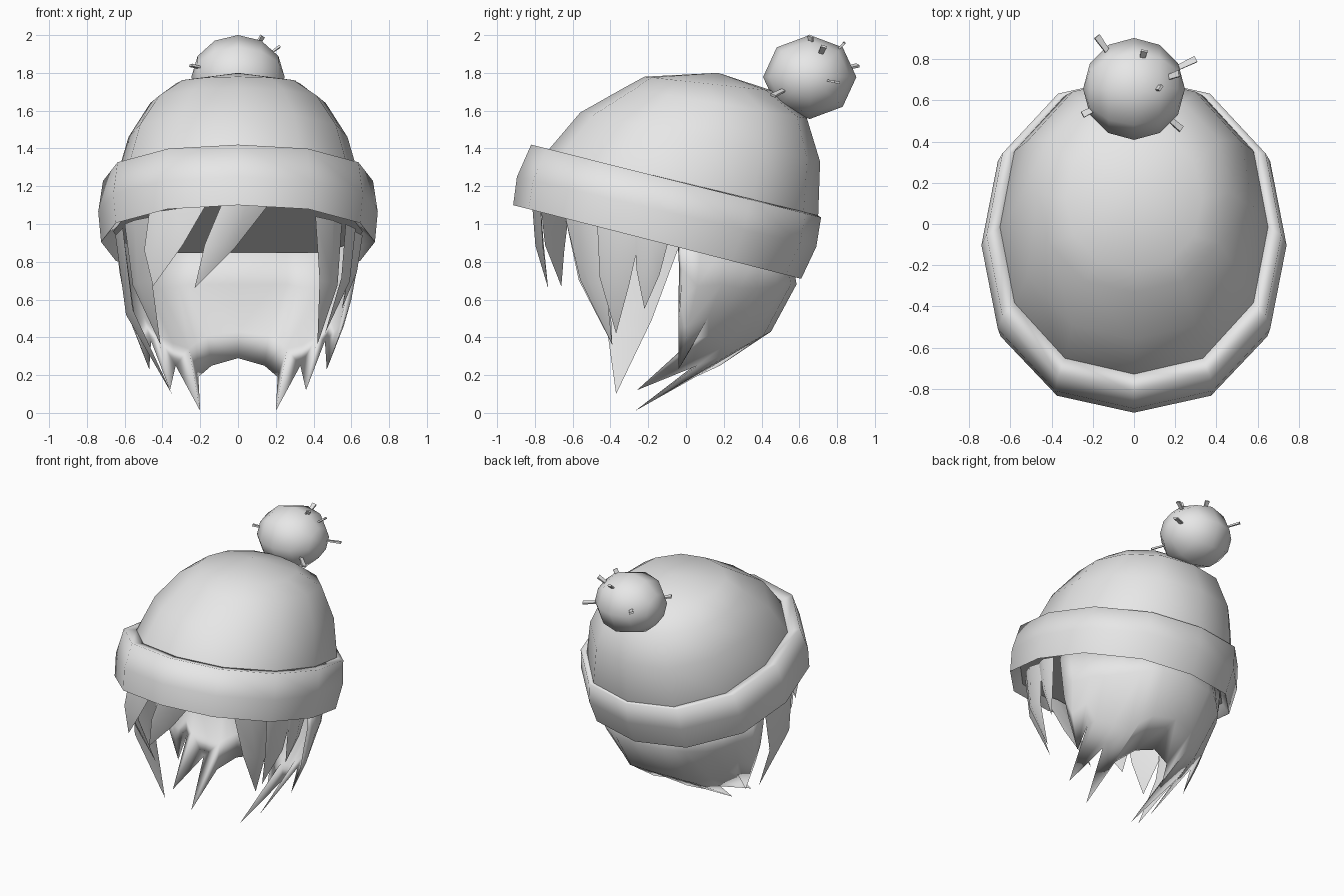
import bpy, bmesh, math
from mathutils import Vector, Matrix

cube = bpy.data.objects.get("Cube")
if cube:
    bpy.data.objects.remove(cube, do_unlink=True)

grey = bpy.data.materials.new("plain_grey")
grey.use_nodes = True
grey.diffuse_color = (0.8, 0.8, 0.8, 1)
grey.node_tree.nodes["Principled BSDF"].inputs["Base Color"].default_value = (0.8, 0.8, 0.8, 1)


def finish(name, bm, angle=50):
    bmesh.ops.recalc_face_normals(bm, faces=bm.faces)
    mesh = bpy.data.meshes.new(name)
    bm.to_mesh(mesh)
    bm.free()
    mesh.materials.append(grey)
    ob = bpy.data.objects.new(name, mesh)
    bpy.context.collection.objects.link(ob)
    bpy.ops.object.select_all(action='DESELECT')
    ob.select_set(True)
    bpy.context.view_layer.objects.active = ob
    bpy.ops.object.shade_smooth_by_angle(angle=math.radians(angle))
    return ob


def ring(bm, front, back, half_width):
    """Twelve-sided tilted ring given by its front and back (y, z) points."""
    f, b = Vector((0, *front)), Vector((0, *back))
    mid, half = (f + b) / 2, (b - f) / 2
    verts = []
    for i in range(12):
        a = math.tau * i / 12
        full = 1.03 if i % 3 else 1      # slightly squarer than an ellipse
        verts.append(bm.verts.new(mid + half * math.cos(a) * full
                                  + Vector((half_width * math.sin(a) * full, 0, 0))))
    return verts


def bridge(bm, rows, closed=True):
    for r0, r1 in zip(rows, rows[1:]):
        n = len(r0)
        for i in range(n if closed else n - 1):
            j = (i + 1) % n
            bm.faces.new((r0[i], r0[j], r1[j], r1[i]))


# Tilted knitted crown, closed inside the brim
bm = bmesh.new()
rows = [ring(bm, *r) for r in [
    ((-.86, 1.14), (.59, .78), .67),
    ((-.73, 1.39), (.70, 1.05), .65),
    ((-.56, 1.59), (.71, 1.33), .58),
    ((-.33, 1.72), (.64, 1.56), .465),
    ((-.22, 1.78), (.46, 1.705), .33)]]
bridge(bm, rows)
bm.faces.new(rows[0])
top = bm.verts.new((0, .17, 1.80))
for i in range(12):
    bm.faces.new((rows[-1][i], rows[-1][(i + 1) % 12], top))
finish("hat_crown", bm)

# Rolled brim
bm = bmesh.new()
rows = [ring(bm, *r) for r in [
    ((-.85, 1.14), (.58, .78), .66),
    ((-.915, 1.10), (.61, .71), .725),
    ((-.895, 1.25), (.69, .88), .74),
    ((-.82, 1.42), (.715, 1.035), .715),
    ((-.72, 1.39), (.69, 1.05), .645)]]
bridge(bm, rows + rows[:1])
finish("hat_brim", bm, 110)

# Pompom, slightly squashed
centre = Vector((0, .655, 1.778))
bm = bmesh.new()
bmesh.ops.create_uvsphere(bm, u_segments=8, v_segments=6, radius=.247,
                          matrix=Matrix.Translation(centre) @ Matrix.Scale(.9, 4, (0, 0, 1))
                          @ Matrix.Rotation(math.pi / 2, 4, 'Y'))
finish("pompom", bm, 60)

# Loose yarn strands on the pompom
bm = bmesh.new()
for tip in [(-.18, .91, 1.84), (.30, .80, 1.75), (.22, .73, 1.94), (-.25, .53, 1.84),
            (.23, .46, 1.68), (.13, .66, 1.995), (.05, .84, 1.96)]:
    tip = Vector(tip)
    d = (tip - centre).normalized()
    side = d.cross(Vector((.2, .3, 1))).normalized()
    up = d.cross(side)
    root = centre + d * .17
    ends = [[bm.verts.new(p + side * (s * w) + up * (u * w * .4))
             for s, u in ((-1, -1), (1, -1), (1, 1), (-1, 1))]
            for p, w in ((root, .01), (tip, .016))]
    bridge(bm, ends)
    for e in ends:
        bm.faces.new(e)
finish("pompom_strands", bm, 30)

# Back hair: columns of points from under the brim down to pointed tips
columns = [
    [(0, .56, .85), (0, .585, .68), (0, .45, .43), (0, .22, .29)],
    [(.20, .53, .85), (.20, .555, .68), (.17, .41, .41), (.14, .18, .25)],
    [(.27, .50, .85), (.27, .525, .68), (.23, .34, .37), (.21, .05, .19)],
    [(.33, .46, .85), (.33, .48, .67), (.27, .28, .34), (.20, -.27, .01)],
    [(.44, .39, .85), (.43, .38, .66), (.36, .22, .37), (.33, .06, .25)],
    [(.52, .30, .87), (.50, .28, .66), (.44, .12, .41), (.36, -.26, .12)],
    [(.57, .20, .88), (.55, .19, .68), (.52, .12, .51), (.46, .05, .38)],
    [(.62, .08, .90), (.60, .06, .67), (.56, .01, .46), (.47, -.04, .23)],
    [(.64, -.03, .92), (.63, -.02, .76), (.60, -.03, .60), (.55, -.04, .45)]]
bm = bmesh.new()
loops = []
for i, column in enumerate(columns):
    # The hair is thick at the nape and thins out towards the ears
    weight = max(.05, 1 - i / 7)
    inner = [bm.verts.new((x * .96, y - depth * weight, z))
             for (x, y, z), depth in zip(column, (.30, .32, .21))]
    loops.append([bm.verts.new(p) for p in column] + inner[::-1])
bridge(bm, loops)
bm.faces.new(loops[-1])
hair = finish("back_hair", bm, 180)
mirror = hair.modifiers.new("mirror", 'MIRROR')
mirror.use_clip = True


def lock(name, a, b, tip, bulge=.04):
    """Pointed hair lock hanging from edge a-b, bowed away from the head."""
    a, b, tip = Vector(a), Vector(b), Vector(tip)
    mid = (a + b) / 2
    out = Vector((mid.x, mid.y + .1, 0)).normalized()
    bm = bmesh.new()
    rows = []
    for t, w in ((0, 1), (.5, .68)):
        c = mid.lerp(tip, t) + out * bulge * 2 * t
        half = (b - a) / 2 * w
        rows.append([bm.verts.new(p) for p in
                     (c - half, c + out * .03, c + half, c - out * .015)])
    bridge(bm, rows)
    bm.faces.new(rows[0])
    end = bm.verts.new(tip)
    for i in range(4):
        bm.faces.new((rows[1][i], rows[1][(i + 1) % 4], end))
    finish(name, bm)


# Fringe and side locks
lock("fringe_right", (-.47, -.62, 1.06), (-.17, -.77, 1.10), (-.45, -.66, .67), .02)
lock("fringe_middle", (-.08, -.80, 1.12), (.16, -.77, 1.10), (-.23, -.73, .66), .01)
lock("temple_lock_left", (.41, -.64, 1.04), (.55, -.44, 1.0), (.42, -.39, .36))
lock("cheek_lock_left", (.57, -.47, 1.0), (.62, -.24, .95), (.46, -.37, .42))
lock("temple_lock_right", (-.45, -.64, 1.04), (-.60, -.40, 1.0), (-.41, -.39, .36), .05)
lock("ear_lock_left", (.62, -.27, .96), (.64, -.09, .92), (.55, -.22, .55), .01)
lock("ear_lock_right", (-.61, -.40, .98), (-.63, -.03, .90), (-.35, -.37, .10), .08)
